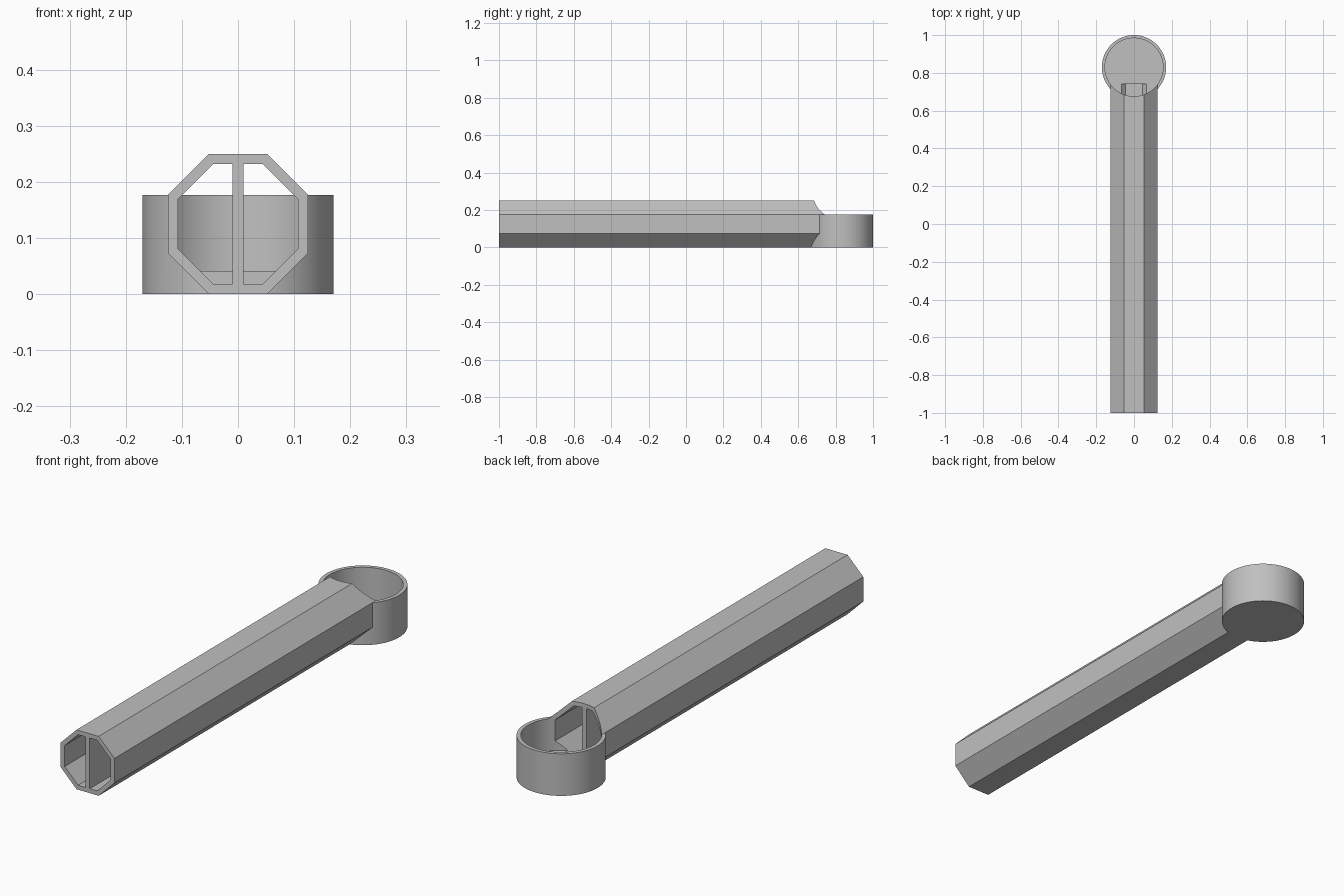
import bpy
import math
from mathutils import Matrix

cube = bpy.data.objects.get("Cube")
if cube:
    bpy.data.objects.remove(cube, do_unlink=True)

# Main sizes
TUBE_R, WALL = 0.125, 0.0185
CUP_Y, CUP_R, BORE_R = 0.83, 0.17, 0.154
CUP_H, FLOOR = 0.177, 0.041
FRONT, NOTCH_END = -1.0, 0.74

grey = bpy.data.materials.new("plain grey")
grey.use_nodes = True
colour = (0.53, 0.53, 0.53, 1)
grey.diffuse_color = colour
grey.node_tree.nodes["Principled BSDF"].inputs["Base Color"].default_value = colour


def finish(obj, name):
    obj.name = name
    obj.data.materials.append(grey)
    return obj


def octagon(name, apothem, y0, y1):
    """Octagonal bar lying along y, with flat sides up and down."""
    bpy.ops.mesh.primitive_cylinder_add(
        vertices=8, radius=apothem / math.cos(math.pi / 8), depth=y1 - y0)
    obj = bpy.context.object
    obj.data.transform(Matrix.Translation((0, (y0 + y1) / 2, TUBE_R))
                       @ Matrix.Rotation(math.pi / 2, 4, 'X')
                       @ Matrix.Rotation(math.pi / 8, 4, 'Z'))
    return finish(obj, name)


def disc(name, radius, z0, z1):
    """Upright cylinder on the cup axis."""
    bpy.ops.mesh.primitive_cylinder_add(
        vertices=96, radius=radius, depth=z1 - z0)
    obj = bpy.context.object
    obj.data.transform(Matrix.Translation((0, CUP_Y, (z0 + z1) / 2)))
    return finish(obj, name)


def boolean(target, other, operation):
    """Apply a boolean and remove the helper."""
    mod = target.modifiers.new(operation.lower(), 'BOOLEAN')
    mod.operation, mod.solver, mod.object = operation, 'EXACT', other
    bpy.context.view_layer.objects.active = target
    bpy.ops.object.modifier_apply(modifier=mod.name)
    bpy.data.objects.remove(other, do_unlink=True)


# Octagonal tube joined to the round cup, then bored out
body = octagon("tube_and_cup", TUBE_R, FRONT, NOTCH_END)
boolean(body, disc("cup_solid", CUP_R, 0, CUP_H), 'UNION')
boolean(body, disc("cup_bore", BORE_R, FLOOR, 0.4), 'DIFFERENCE')
boolean(body, octagon("channel", TUBE_R - WALL, FRONT - 0.1, NOTCH_END), 'DIFFERENCE')

# Thin upright wall that splits the channel in two
end = CUP_Y - BORE_R
bpy.ops.mesh.primitive_cube_add(size=1)
divider = finish(bpy.context.object, "divider")
divider.data.transform(Matrix.Translation((0, (FRONT + end) / 2, TUBE_R))
                       @ Matrix.Diagonal((0.02, end - FRONT, 2 * (TUBE_R - WALL), 1)))

# Round cup walls read smooth, all real edges stay sharp
bpy.ops.object.select_all(action='DESELECT')
body.select_set(True)
bpy.context.view_layer.objects.active = body
bpy.ops.object.shade_smooth_by_angle(angle=math.radians(20))
